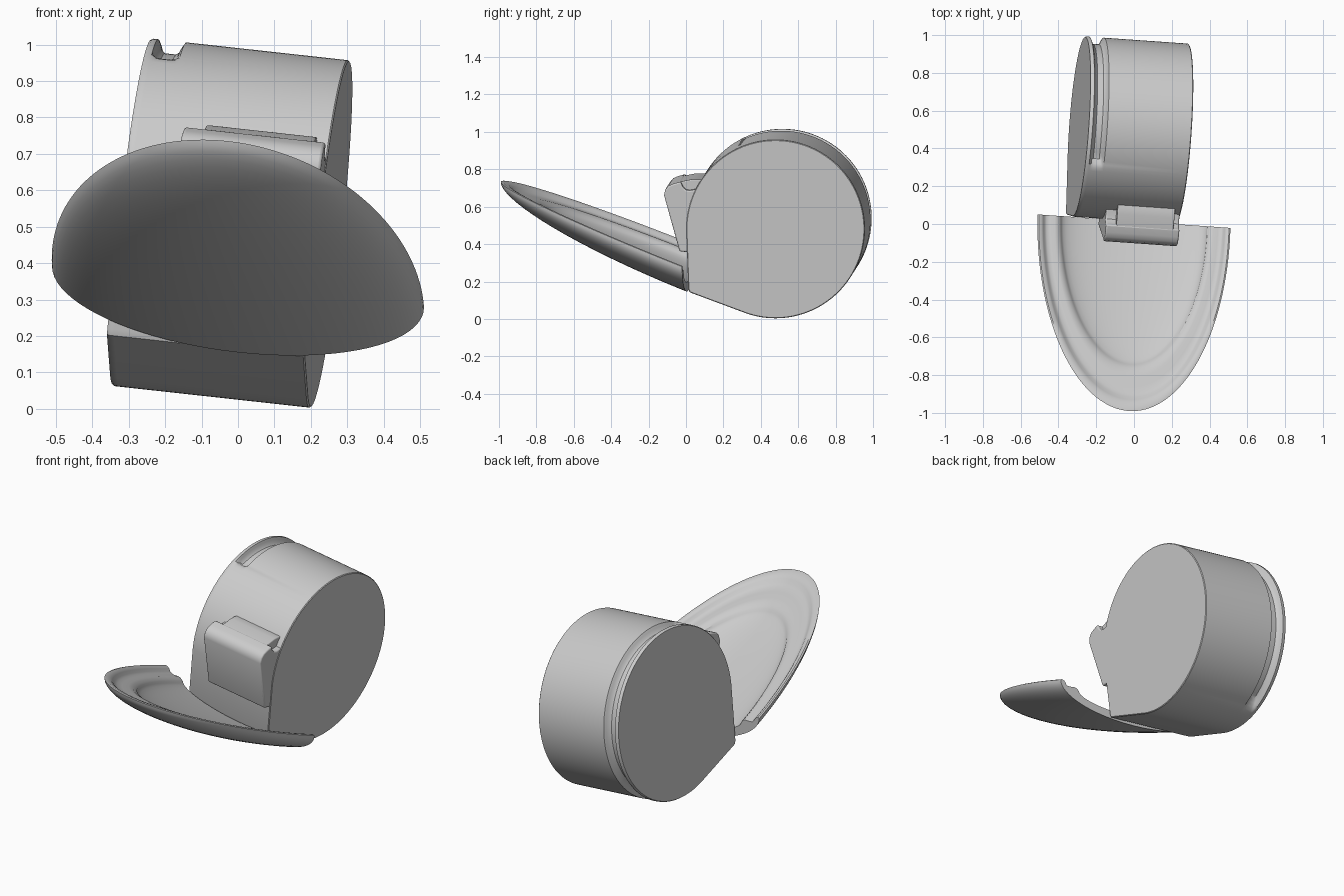
import bpy, bmesh
from math import sin, cos, pi, radians
from mathutils import Vector

if "Cube" in bpy.data.objects:
    bpy.data.objects.remove(bpy.data.objects["Cube"])

U = Vector((1, -0.07, -0.11)).normalized()   # tilted drum axis
CY, CZ, R = 0.478, 0.48, 0.477               # drum circle at the right cap


def on_axis(s, y, z):
    """Point of a side profile, moved s along the drum axis from the right cap."""
    return Vector((0.166 + 0.07 * y + 0.11 * z, y, z)) - U * s


def finish(name, bm, angle=35):
    bmesh.ops.remove_doubles(bm, verts=bm.verts, dist=0.0002)
    bmesh.ops.recalc_face_normals(bm, faces=bm.faces)
    me = bpy.data.meshes.new(name)
    bm.to_mesh(me)
    bm.free()
    ob = bpy.data.objects.new(name, me)
    bpy.context.collection.objects.link(ob)
    bpy.ops.object.select_all(action='DESELECT')
    ob.select_set(True)
    bpy.context.view_layer.objects.active = ob
    bpy.ops.object.shade_smooth_by_angle(angle=radians(angle))
    return ob


def loft(bm, rings, caps=True):
    vs = [[bm.verts.new(p) for p in ring] for ring in rings]
    for a, b in zip(vs, vs[1:]):
        for i in range(len(a)):
            j = (i + 1) % len(a)
            bm.faces.new((a[i], a[j], b[j], b[i]))
    if caps:
        bm.faces.new(vs[0])
        bm.faces.new(vs[-1])


def smooth(t):
    t = max(0.0, min(1.0, t))
    return t * t * (3 - 2 * t)


# Drum: teardrop profile with a part-way groove near the left cap
profile = []
for i in range(120):
    a = 180 - 289 * i / 119
    groove = smooth((116 - a) / 5) * smooth((a + 75) / 12)
    profile.append((CY + R * cos(radians(a)), CZ + R * sin(radians(a)), groove))
profile += [(0.035, 0.136, 0), (0.018, 0.143, 0), (0.012, 0.16, 0)]

sections = [(0, 0.004, 0), (0.004, 0, 0), (0.45, 0, 0), (0.457, 0, 0.012),
            (0.464, 0, 0.028), (0.474, 0, 0.036), (0.506, 0, 0.036),
            (0.516, 0, 0.028), (0.522, 0, 0.012), (0.528, 0, 0),
            (0.542, 0, 0), (0.548, 0.004, 0)]
rings = []
for s, inset, depth in sections:
    ring = []
    for y, z, g in profile:
        k = 1 - (inset + depth * g) / R
        ring.append(on_axis(s, CY + (y - CY) * k, CZ + (z - CZ) * k))
    rings.append(ring)
bm = bmesh.new()
loft(bm, rings)
finish("drum_body", bm)


# Front latch block, and the bridge joining its top to the drum
def prism(name, pts, s0, s1, bevel):
    b = bmesh.new()
    loft(b, [[on_axis(s, y, z) for y, z in pts] for s in (s0, s1)])
    ob = finish(name, b)
    m = ob.modifiers.new("edge_rounding", 'BEVEL')
    m.width, m.segments, m.limit_method = bevel, 3, 'ANGLE'
    m.angle_limit = radians(40)


prism("latch_block", [(0.08, 0.35), (-0.035, 0.36), (-0.118, 0.66), (-0.112, 0.69),
                      (-0.095, 0.71), (-0.07, 0.721), (-0.03, 0.732), (-0.018, 0.705),
                      (0.0, 0.688), (0.02, 0.686), (0.1, 0.70)], 0.003, 0.395, 0.008)
prism("latch_bridge", [(-0.05, 0.6), (-0.05, 0.726), (0.03, 0.742), (0.065, 0.742),
                       (0.2, 0.72), (0.2, 0.6)], 0.035, 0.34, 0.006)

# Half-bowl scoop: quarter-ellipsoid shell with a stepped rim
C = Vector((0, 0.015, 0.335))
V = Vector((-0.027, -1.005, 0.40))
N = 72
shell = [(sin(t * pi / 40), 0.18 * cos(t * pi / 40)) for t in range(21)]       # outside
shell += [(0.985, -0.004), (0.955, 0.0), (0.94, 0.008), (0.925, 0.022), (0.905, 0.029),
          (0.87, 0.03), (0.82, 0.027), (0.79, 0.03), (0.775, 0.037)]             # rim step
shell += [(0.76 * cos(t * pi / 24), 0.043 + 0.085 * sin(t * pi / 24)) for t in range(13)]
rings = []
for i in range(N + 1):
    f = pi * i / N
    rings.append([C + U * (0.515 * r * cos(f)) + V * (r * sin(f)) - Vector((0, 0, d))
                  for r, d in shell])
bm = bmesh.new()
vs = [[bm.verts.new(p) for p in ring] for ring in rings]
for a, b in zip(vs, vs[1:]):
    for i in range(len(shell) - 1):
        bm.faces.new((a[i], a[i + 1], b[i + 1], b[i]))
# flat cut at the back, one strip of faces between the outer and inner poles
bm.faces.new(vs[0] + vs[-1][::-1])
finish("scoop_bowl", bm)
